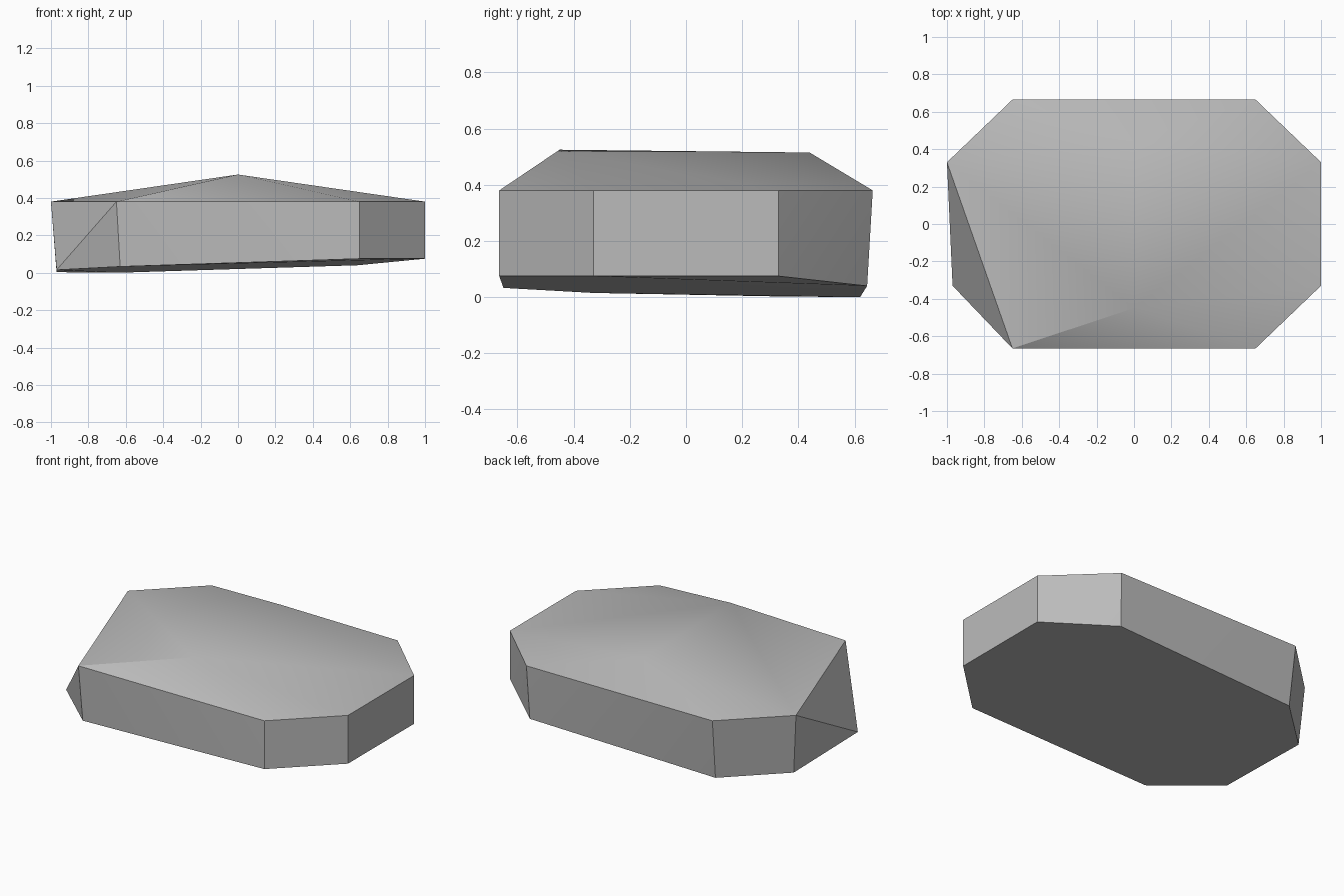
import bpy, bmesh, math

# Remove the default cube
cube = bpy.data.objects.get("Cube")
if cube:
    bpy.data.objects.remove(cube, do_unlink=True)

# Stone colour
stone = bpy.data.materials.new("stone_grey")
stone.use_nodes = True
colour = (0.5, 0.5, 0.5, 1)
stone.diffuse_color = colour
stone.node_tree.nodes["Principled BSDF"].inputs["Base Color"].default_value = colour

# Upper rim: elongated octagon with the front corner at -x broken off
rim = [(sx * x, sy * y, 0.38)
       for x, y in ((0.65, 0.665), (1, 0.33))
       for sx in (1, -1) for sy in (1, -1)
       if (sx * x, sy) != (-1, -1)]

# Two peaks of the shallow crown
crown = [(0, -0.45, 0.525), (0, 0.44, 0.515)]

# Underside: tilts down toward -x and +y
base = [(0.65, -0.665, 0.075), (1, -0.33, 0.075), (1, 0.33, 0.075),
        (0.64, 0.645, 0.04), (-0.64, 0.62, 0.0), (-0.97, 0.31, 0.003),
        (-0.97, -0.33, 0.015), (-0.63, -0.65, 0.033)]

# Wrap the corners in a faceted shell
bm = bmesh.new()
for co in rim + crown + base:
    bm.verts.new(co)
bmesh.ops.convex_hull(bm, input=bm.verts[:])
bmesh.ops.dissolve_limit(bm, angle_limit=math.radians(0.5),
                         verts=bm.verts[:], edges=bm.edges[:])
bmesh.ops.recalc_face_normals(bm, faces=bm.faces[:])

mesh = bpy.data.meshes.new("rock")
bm.to_mesh(mesh)
bm.free()
mesh.materials.append(stone)
rock = bpy.data.objects.new("rock", mesh)
bpy.context.collection.objects.link(rock)

# Soft shading across shallow facets, crisp at the sides
bpy.ops.object.select_all(action='DESELECT')
rock.select_set(True)
bpy.context.view_layer.objects.active = rock
bpy.ops.object.shade_smooth_by_angle(angle=math.radians(30))
